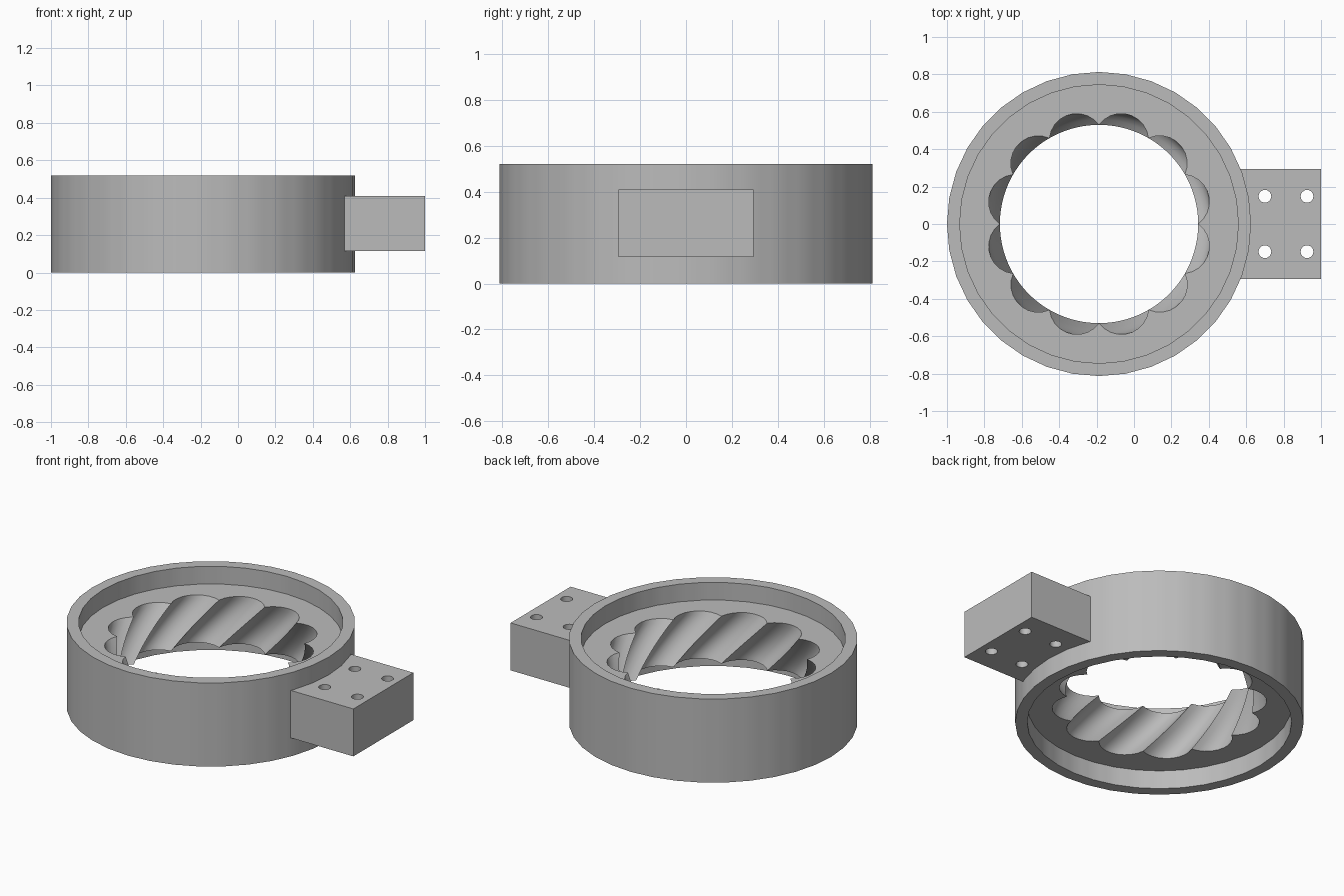
import bpy, bmesh
from math import sin, cos, pi, radians, atan2
from mathutils import Vector, Matrix

cube = bpy.data.objects.get("Cube")
if cube:
    bpy.data.objects.remove(cube, do_unlink=True)

GREY = (0.5, 0.5, 0.5, 1)
grey = bpy.data.materials.new("plain grey")
grey.use_nodes = True
grey.diffuse_color = GREY
grey.node_tree.nodes["Principled BSDF"].inputs["Base Color"].default_value = GREY

CENTRE_X = -0.187
HEIGHT, FLOOR_LOW, FLOOR_HIGH = 0.52, 0.115, 0.41
LOBES, STEPS = 12, 9
COUNT = LOBES * STEPS
PITCH = 2 * pi / LOBES


def make_object(name, bm):
    mesh = bpy.data.meshes.new(name)
    bmesh.ops.recalc_face_normals(bm, faces=bm.faces)
    bm.to_mesh(mesh)
    bm.free()
    obj = bpy.data.objects.new(name, mesh)
    bpy.context.collection.objects.link(obj)
    mesh.materials.append(grey)
    return obj


def shade(obj):
    bpy.ops.object.select_all(action="DESELECT")
    obj.select_set(True)
    bpy.context.view_layer.objects.active = obj
    bpy.ops.object.shade_smooth_by_angle(angle=radians(30))


def circle(radius, z):
    """Faceted circle with three points along each straight side."""
    side = 2 * pi * 3 / COUNT
    points = []
    for i in range(COUNT):
        k, part = divmod(i, 3)
        a = Vector((cos(k * side), sin(k * side), 0)) * radius
        b = Vector((cos((k + 1) * side), sin((k + 1) * side), 0)) * radius
        points.append(a.lerp(b, part / 3) + Vector((0, 0, z)))
    return points


def scallops(z, turn):
    """Closed outline of round flutes meeting in sharp cusps."""
    cusp, mid, arc = 0.53, 0.459, 0.147
    half = atan2(cusp * sin(PITCH / 2), cusp * cos(PITCH / 2) - mid)
    points = []
    for lobe in range(LOBES):
        spin = Matrix.Rotation((lobe + 0.5) * PITCH + turn, 3, "Z")
        for s in range(STEPS):
            t = half * (2 * s / STEPS - 1)
            points.append(spin @ Vector((mid + arc * cos(t), arc * sin(t), z)))
    return points


# Ring: outer wall, two recessed faces and a twisted fluted bore
bore = []
LEVELS = 12
for level in range(LEVELS + 1):
    f = level / LEVELS
    bore.append(scallops(FLOOR_HIGH + (FLOOR_LOW - FLOOR_HIGH) * f, PITCH * f))

loops = [circle(0.813, 0), circle(0.813, HEIGHT),
         circle(0.745, HEIGHT), circle(0.745, FLOOR_HIGH)]
loops += bore
loops += [circle(0.745, FLOOR_LOW), circle(0.745, 0)]

bm = bmesh.new()
rows = [[bm.verts.new(p) for p in loop] for loop in loops]
last_bore = 3 + len(bore)
for r, row in enumerate(rows):
    following = rows[(r + 1) % len(rows)]
    # the bore has turned by one flute when it reaches the lower face
    shift = STEPS if r == last_bore else 0
    for i in range(COUNT):
        j = (i + 1) % COUNT
        bm.faces.new((row[i], row[j], following[(j + shift) % COUNT],
                      following[(i + shift) % COUNT]))
ring = make_object("fluted_ring", bm)
ring.location.x = CENTRE_X
shade(ring)

# Mounting block on the side of the ring
bm = bmesh.new()
x0, x1 = 0.56, 1.0
bmesh.ops.create_cube(bm, size=1, matrix=Matrix.Translation(
    ((x0 + x1) / 2, 0, (FLOOR_LOW + FLOOR_HIGH) / 2))
    @ Matrix.Diagonal((x1 - x0, 0.59, FLOOR_HIGH - FLOOR_LOW, 1)))
block = make_object("mounting_block", bm)

# Four bolt holes through the block
bm = bmesh.new()
for x in (0.70, 0.925):
    for y in (-0.148, 0.148):
        bmesh.ops.create_cone(bm, cap_ends=True, segments=24, radius1=0.034,
                              radius2=0.034, depth=1,
                              matrix=Matrix.Translation((x, y, 0.25)))
cutter = make_object("bolt_hole_cutter", bm)
cutter.hide_render = True
cut = block.modifiers.new("bolt holes", "BOOLEAN")
cut.operation = "DIFFERENCE"
cut.solver = "EXACT"
cut.object = cutter
bpy.context.view_layer.objects.active = block
bpy.ops.object.modifier_apply(modifier=cut.name)
bpy.data.objects.remove(cutter, do_unlink=True)
shade(block)
